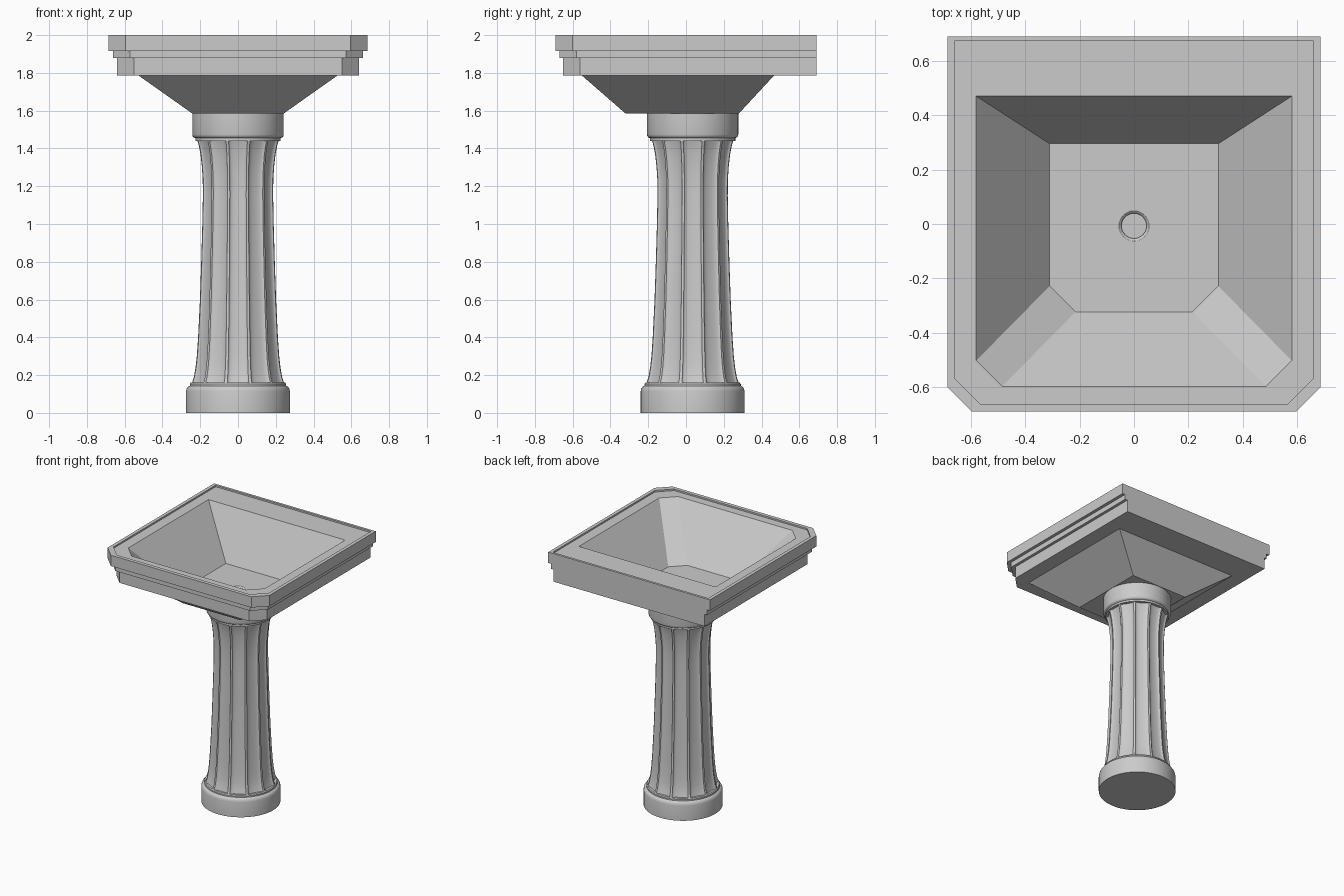
import bpy, bmesh, math

cube = bpy.data.objects.get("Cube")
if cube:
    bpy.data.objects.remove(cube, do_unlink=True)

ceramic = bpy.data.materials.new("grey_ceramic")
ceramic.use_nodes = True
COLOUR = (0.6, 0.6, 0.6, 1)
ceramic.diffuse_color = COLOUR
ceramic.node_tree.nodes["Principled BSDF"].inputs["Base Color"].default_value = COLOUR

COLUMN_Y = 0.035


def loft(name, rings, y=0.0, smooth=True):
    """Skin a stack of equal-count rings and cap both ends."""
    bm = bmesh.new()
    loops = [[bm.verts.new(p) for p in ring] for ring in rings]
    for a, b in zip(loops, loops[1:]):
        for i in range(len(a)):
            j = (i + 1) % len(a)
            bm.faces.new((a[i], a[j], b[j], b[i]))
    bm.faces.new(loops[0])
    bm.faces.new(loops[-1])
    bmesh.ops.recalc_face_normals(bm, faces=bm.faces)
    mesh = bpy.data.meshes.new(name)
    bm.to_mesh(mesh)
    bm.free()
    mesh.materials.append(ceramic)
    obj = bpy.data.objects.new(name, mesh)
    obj.location.y = y
    bpy.context.collection.objects.link(obj)
    bpy.ops.object.select_all(action="DESELECT")
    bpy.context.view_layer.objects.active = obj
    obj.select_set(True)
    if smooth:
        bpy.ops.object.shade_smooth_by_angle(angle=math.radians(30))
    return obj


def circle(r, z, n=64):
    return [(r * math.cos(math.tau * i / n), r * math.sin(math.tau * i / n), z)
            for i in range(n)]


def outline(half, front, back, cut, z):
    """Rectangle with its two front corners cut off."""
    return [(half, back, z), (-half, back, z), (-half, front + cut, z),
            (cut - half, front, z), (half - cut, front, z), (half, front + cut, z)]


def fluted(r, z, flutes=12, steps=10):
    """Round section with concave flutes between narrow flat ridges."""
    pts = []
    pitch = math.tau / flutes
    half = pitch * 0.44
    for k in range(flutes):
        for s in range(steps + 1):
            f = -math.cos(math.pi * s / steps)
            rad = r - 0.018 * math.sqrt(max(0, 1 - f * f))
            a = k * pitch + f * half
            pts.append((rad * math.cos(a), rad * math.sin(a), z))
    return pts


# Foot and collar
loft("column_foot", [circle(r, z) for r, z in (
    (0.275, 0), (0.275, 0.115), (0.272, 0.128), (0.265, 0.138), (0.255, 0.143),
    (0.255, 0.153), (0.25, 0.16))], COLUMN_Y)
loft("column_collar", [circle(r, z) for r, z in (
    (0.226, 1.44), (0.226, 1.455), (0.234, 1.458), (0.24, 1.465),
    (0.242, 1.475), (0.242, 1.587))], COLUMN_Y)

# Fluted shaft
loft("column_shaft", [fluted(r, z) for r, z in (
    (0.252, 0.155), (0.24, 0.19), (0.231, 0.24), (0.224, 0.3), (0.217, 0.4),
    (0.207, 0.6), (0.2, 0.8), (0.194, 1.0), (0.191, 1.15), (0.192, 1.24),
    (0.197, 1.31), (0.204, 1.37), (0.213, 1.415), (0.222, 1.445))], COLUMN_Y)

# Basin: underside, stepped rim, sunken ledge and bowl in one skin
BACK = 0.69
basin = loft("basin", [outline(*ring) for ring in (
    (0.242, -0.32, 0.28, 0.001, 1.585),
    (0.525, -0.55, 0.465, 0.001, 1.785),
    (0.64, -0.65, BACK, 0.09, 1.785),
    (0.64, -0.65, BACK, 0.09, 1.878),
    (0.662, -0.67, BACK, 0.09, 1.878),
    (0.662, -0.67, BACK, 0.09, 1.917),
    (0.686, -0.69, BACK, 0.09, 1.917),
    (0.686, -0.69, BACK, 0.09, 2.0),
    (0.66, -0.662, 0.672, 0.096, 2.0),
    (0.66, -0.662, 0.672, 0.096, 1.988),
    (0.58, -0.597, 0.47, 0.095, 1.988),
    (0.31, -0.323, 0.295, 0.095, 1.637))], smooth=False)

# Drain recess cut into the bowl floor
cutter = loft("drain_cutter", [circle(r, z, 32) for r, z in (
    (0.06, 1.66), (0.056, 1.637), (0.05, 1.633), (0.046, 1.627), (0.046, 1.612))], -0.007)
cutter.hide_render = True
bpy.context.view_layer.objects.active = basin
cut = basin.modifiers.new("drain", "BOOLEAN")
cut.operation = "DIFFERENCE"
cut.solver = "EXACT"
cut.object = cutter
bpy.ops.object.modifier_apply(modifier="drain")
bpy.data.objects.remove(cutter, do_unlink=True)
